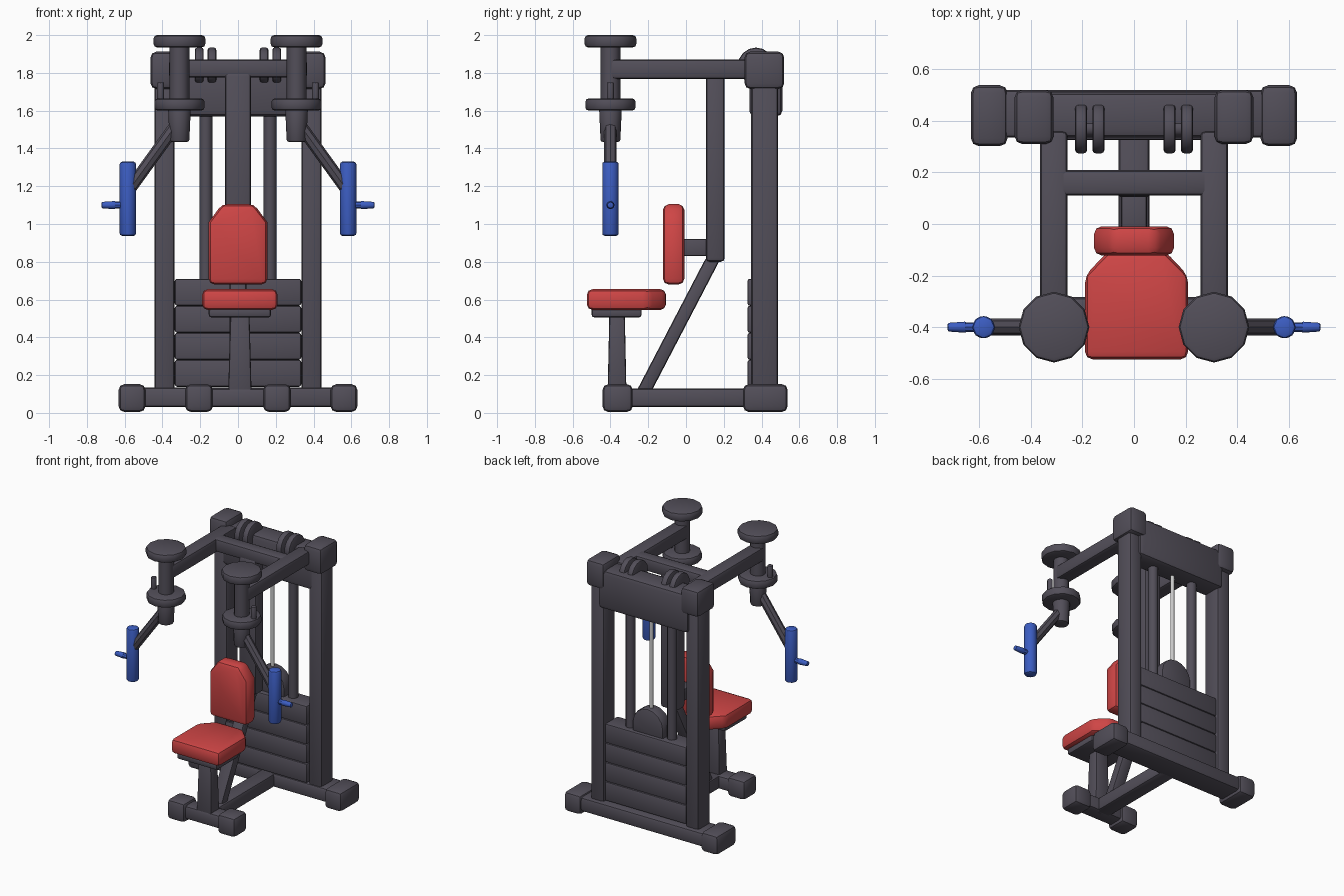
import bpy, bmesh, math
from mathutils import Vector, Matrix

if "Cube" in bpy.data.objects:
    bpy.data.objects.remove(bpy.data.objects["Cube"], do_unlink=True)


def material(name, rgb):
    m = bpy.data.materials.new(name)
    m.use_nodes = True
    m.diffuse_color = (*rgb, 1)
    m.node_tree.nodes["Principled BSDF"].inputs["Base Color"].default_value = (*rgb, 1)
    return m


FRAME = material("dark grey steel", (0.085, 0.077, 0.1))
RED = material("red padding", (0.62, 0.06, 0.06))
BLUE = material("blue grip", (0.045, 0.11, 0.54))
ROD = material("light grey rod", (0.6, 0.6, 0.6))


def finish(name, bm, mat, bevel=0.0, segments=2):
    bmesh.ops.recalc_face_normals(bm, faces=bm.faces)
    if bevel:
        sharp = [e for e in bm.edges if e.calc_face_angle(0) > 0.7]
        bmesh.ops.bevel(bm, geom=sharp, offset=bevel, segments=segments,
                        affect='EDGES', profile=0.5, clamp_overlap=True)
    me = bpy.data.meshes.new(name)
    bm.to_mesh(me)
    bm.free()
    me.materials.append(mat)
    ob = bpy.data.objects.new(name, me)
    bpy.context.collection.objects.link(ob)
    bpy.context.view_layer.objects.active = ob
    bpy.ops.object.select_all(action='DESELECT')
    ob.select_set(True)
    bpy.ops.object.shade_smooth_by_angle(angle=math.radians(35))
    return ob


def box(name, x, y, z, mat=FRAME, bevel=0.02, top=1.0):
    """Bevelled box from (min, max) ranges; top scales the upper face."""
    bm = bmesh.new()
    bmesh.ops.create_cube(bm, size=1)
    for v in bm.verts:
        s = top if v.co.z > 0 else 1
        v.co = Vector((sum(x) / 2 + v.co.x * s * (x[1] - x[0]),
                       sum(y) / 2 + v.co.y * s * (y[1] - y[0]),
                       sum(z) / 2 + v.co.z * (z[1] - z[0])))
    return finish(name, bm, mat, bevel)


def rod(name, a, b, r, mat=FRAME, sides=12, bevel=0.0, r2=None):
    """Round bar between two points."""
    a, b = Vector(a), Vector(b)
    bm = bmesh.new()
    bmesh.ops.create_cone(bm, cap_ends=True, segments=sides, radius1=r,
                          radius2=r if r2 is None else r2, depth=(b - a).length)
    turn = (b - a).to_track_quat('Z', 'Y').to_matrix().to_4x4()
    bmesh.ops.transform(bm, matrix=Matrix.Translation((a + b) / 2) @ turn, verts=bm.verts)
    return finish(name, bm, mat, bevel)


def slab(name, outline, offset, thickness, mat, bevel):
    """Extrude a closed outline of 3D points along a direction."""
    bm = bmesh.new()
    face = bm.faces.new([bm.verts.new(p) for p in outline])
    ext = bmesh.ops.extrude_face_region(bm, geom=[face])
    moved = [g for g in ext["geom"] if isinstance(g, bmesh.types.BMVert)]
    bmesh.ops.translate(bm, vec=Vector(offset) * thickness, verts=moved)
    return finish(name, bm, mat, bevel)


# Base
box("rear_base_bar", (-0.52, 0.52), (0.335, 0.52), (0.03, 0.135))
box("front_base_bar", (-0.2, 0.2), (-0.42, -0.3), (0.03, 0.13))
box("centre_base_bar", (-0.06, 0.06), (-0.36, 0.4), (0.03, 0.13))

# Tower and seat column
box("front_column", (-0.07, 0.07), (0.105, 0.205), (0.8, 1.8))
box("column_crossbar", (-0.29, 0.29), (0.11, 0.21), (1.775, 1.872))
box("top_housing", (-0.37, 0.37), (0.335, 0.51), (1.57, 1.86), bevel=0.03)
box("backrest_bracket", (-0.05, 0.05), (-0.04, 0.13), (0.83, 0.92), bevel=0.01)
slab("diagonal_brace", [(-0.045, -0.265, 0.11), (-0.045, -0.185, 0.11),
                        (-0.045, 0.185, 0.82), (-0.045, 0.105, 0.82)],
     (1, 0, 0), 0.09, FRAME, 0.015)

# Weight stack
for i in range(4):
    low = 0.138 + i * 0.143
    box("weight_plate", (-0.335, 0.335), (0.325, 0.475), (low, low + 0.143), bevel=0.013)
dome = [(0.125 * math.cos(math.pi * i / 8), 0.36, 0.77 + 0.125 * math.sin(math.pi * i / 8))
        for i in range(9)]
slab("stack_dome", [(0.125, 0.36, 0.69)] + dome + [(-0.125, 0.36, 0.69)],
     (0, 1, 0), 0.09, FRAME, 0.01)
rod("lifting_rod", (0, 0.405, 0.88), (0, 0.405, 1.6), 0.014, ROD)

# Seat
C = 0.01
box("seat_post", (C - 0.062, C + 0.062), (-0.415, -0.315), (0.1, 0.52), top=0.82, bevel=0.012)
box("seat_plate", (C - 0.165, C + 0.165), (-0.5, -0.235), (0.505, 0.56), bevel=0.015)
slab("seat_cushion", [(C - 0.2, -0.525, 0.545), (C + 0.2, -0.525, 0.545),
                      (C + 0.2, -0.2, 0.545), (C + 0.11, -0.105, 0.545),
                      (C - 0.11, -0.105, 0.545), (C - 0.2, -0.2, 0.545)],
     (0, 0, 1), 0.11, RED, 0.03)
slab("backrest_cushion", [(-0.155, -0.122, 0.68), (0.155, -0.122, 0.68),
                          (0.155, -0.122, 1.01), (0.085, -0.122, 1.105),
                          (-0.085, -0.122, 1.105), (-0.155, -0.122, 1.01)],
     (0, 1, 0), 0.113, RED, 0.03)

# Paired parts on both sides
for side, s in (("left", 1), ("right", -1)):
    def mirror(lo, hi):
        return (lo, hi) if s > 0 else (-hi, -lo)

    # Frame
    box(side + "_rear_foot", mirror(0.49, 0.632), (0.302, 0.538), (0.005, 0.152), bevel=0.03)
    box(side + "_front_foot", mirror(0.133, 0.28), (-0.442, -0.282), (0.005, 0.152), bevel=0.03)
    box(side + "_upright", mirror(0.335, 0.443), (0.345, 0.488), (0.1, 1.76))
    box(side + "_top_cap", mirror(0.312, 0.463), (0.31, 0.52), (1.715, 1.912), bevel=0.03)
    box(side + "_top_arm", mirror(0.257, 0.365), (-0.4, 0.36), (1.768, 1.872))
    rod(side + "_guide_post", (s * 0.17, 0.405, 0.65), (s * 0.17, 0.405, 1.62), 0.034)

    # Pulleys
    for x in (0.138, 0.205):
        rod(side + "_pulley", (s * (x - 0.023), 0.37, 1.838), (s * (x + 0.023), 0.37, 1.838),
            0.096, sides=16, bevel=0.012)
    rod(side + "_pulley_axle", (s * 0.12, 0.37, 1.838), (s * 0.22, 0.37, 1.838), 0.03)

    # Pivot and swing arm
    px, py = s * 0.31, -0.4
    rod(side + "_pivot_shaft", (px, py, 1.62), (px, py, 1.95), 0.052)
    rod(side + "_pivot_top_disc", (px, py, 1.935), (px, py, 2.0), 0.137, bevel=0.018)
    rod(side + "_pivot_lower_disc", (px, py, 1.6), (px, py, 1.665), 0.133, bevel=0.018)
    rod(side + "_pivot_socket", (px, py, 1.435), (px, py, 1.61), 0.052, r2=0.06, bevel=0.01)
    rod(side + "_stop_pin", (s * 0.41, py, 1.63), (s * 0.41, py, 1.75), 0.02, sides=8, bevel=0.006)
    rod(side + "_swing_arm", (s * 0.32, py, 1.535), (s * 0.57, py, 1.19), 0.033, sides=8)

    # Handle
    rod(side + "_grip", (s * 0.583, py, 0.937), (s * 0.583, py, 1.33), 0.046, BLUE, 8, 0.014)
    rod(side + "_grip_peg", (s * 0.58, py, 1.1), (s * 0.68, py, 1.1), 0.019, BLUE, 8)
    rod(side + "_peg_tip", (s * 0.65, py, 1.1), (s * 0.722, py, 1.1), 0.023, BLUE, 8, 0.006, 0.018)
